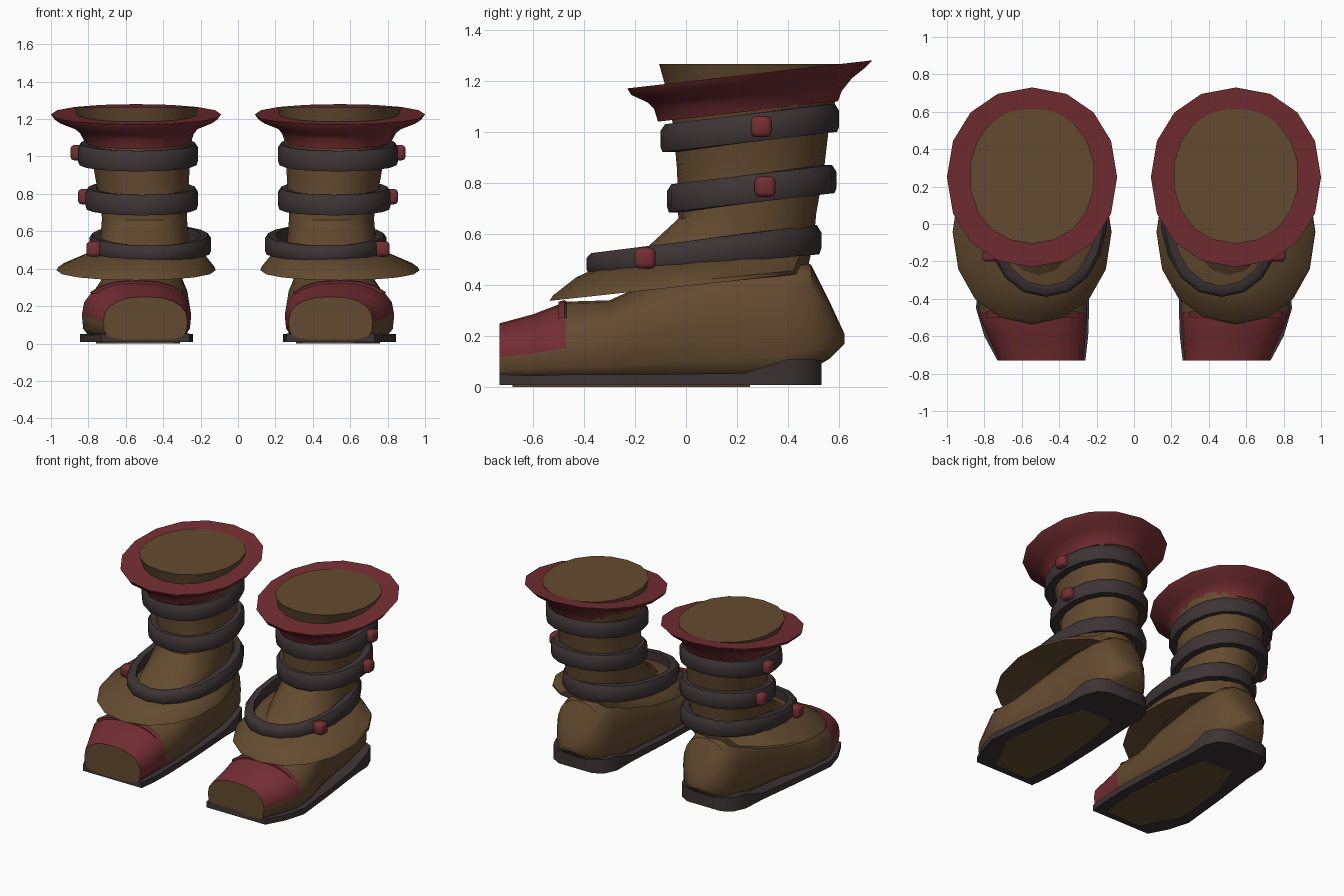
import bpy, bmesh, math

if "Cube" in bpy.data.objects:
    bpy.data.objects.remove(bpy.data.objects["Cube"])


def material(name, rgb):
    m = bpy.data.materials.new(name)
    m.diffuse_color = (*rgb, 1)
    m.use_nodes = True
    m.node_tree.nodes["Principled BSDF"].inputs["Base Color"].default_value = m.diffuse_color
    return m


BROWN = material("brown leather", (0.127, 0.070, 0.029))
RED = material("red leather", (0.175, 0.027, 0.032))
DARK = material("dark strap", (0.047, 0.033, 0.035))


def power(v, e):
    return math.copysign(abs(v) ** e, v)


def ring(x0, x1, y0, y1, zf, zb, n=18, e=0.94):
    """Horizontal oval, tilted from height zf at the front to zb at the back."""
    pts = []
    for i in range(n):
        a = 2 * math.pi * i / n - math.pi / 2
        c, s = power(math.cos(a), e), power(math.sin(a), e)
        pts.append(((x0 + x1) / 2 + c * (x1 - x0) / 2,
                    (y0 + y1) / 2 + s * (y1 - y0) / 2,
                    zf + (zb - zf) * (s + 1) / 2))
    return pts


def section(y, x0, x1, z0, z1, n=20):
    """Upright foot slice: rounded above, boxy below."""
    pts = []
    zm = z0 + (z1 - z0) * 0.42
    for i in range(n):
        a = 2 * math.pi * i / n
        up = math.sin(a) >= 0
        e = 0.85 if up else 0.5
        c, s = power(math.cos(a), e), power(math.sin(a), e)
        pts.append(((x0 + x1) / 2 + c * (x1 - x0) / 2, y,
                    zm + s * ((z1 - zm) if up else (zm - z0))))
    return pts


def box_section(y, x0, x1, z0, z1):
    return [(x0, y, z0), (x1, y, z0), (x1, y, z1), (x0, y, z1)]


def finish(name, bm, mats, angle=40):
    bmesh.ops.recalc_face_normals(bm, faces=bm.faces)
    me = bpy.data.meshes.new(name)
    bm.to_mesh(me)
    bm.free()
    for m in mats:
        me.materials.append(m)
    ob = bpy.data.objects.new(name, me)
    bpy.context.collection.objects.link(ob)
    bpy.ops.object.select_all(action='DESELECT')
    ob.select_set(True)
    bpy.context.view_layer.objects.active = ob
    bpy.ops.object.shade_smooth_by_angle(angle=math.radians(angle))
    # the second boot of the pair
    ob.modifiers.new("pair", 'MIRROR').use_axis[0] = True
    return ob


def loft(name, rings, mats, wrap=False, rule=None, angle=40):
    bm = bmesh.new()
    vs = [[bm.verts.new(p) for p in r] for r in rings]
    n = len(vs[0])
    pairs = list(zip(vs, vs[1:])) + ([(vs[-1], vs[0])] if wrap else [])
    for a, b in pairs:
        for i in range(n):
            j = (i + 1) % n
            bm.faces.new((a[i], a[j], b[j], b[i]))
    if not wrap:
        bm.faces.new(vs[0])
        bm.faces.new(vs[-1])
    if rule:
        bm.normal_update()
        for f in bm.faces:
            f.material_index = rule(f)
    return finish(name, bm, mats, angle)


# Foot with a red toe cap, open at the tip
def toe_cap(f):
    c = f.calc_center_median()
    on_cap = c.y < -0.47 and len(f.verts) == 4
    return int(on_cap and (c.z > 0.135 or c.x < 0.31))


loft("foot", [section(*s) for s in (
    (-0.73, 0.27, 0.72, 0.02, 0.25),
    (-0.60, 0.26, 0.78, 0.02, 0.285),
    (-0.47, 0.25, 0.835, 0.02, 0.335),
    (-0.30, 0.25, 0.82, 0.02, 0.34),
    (-0.10, 0.26, 0.77, 0.02, 0.43),
    (0.15, 0.28, 0.73, 0.02, 0.50),
    (0.38, 0.30, 0.71, 0.03, 0.52),
    (0.49, 0.32, 0.69, 0.07, 0.48),
    (0.56, 0.38, 0.64, 0.11, 0.34),
    (0.62, 0.46, 0.56, 0.17, 0.21))], [BROWN, RED], rule=toe_cap)

# Raised back edge of the toe cap
edge = [section(y, 0.25 - o, 0.835 + o, 0.02, 0.335 + o)
        for y, o in ((-0.50, 0.0), (-0.475, 0.006), (-0.468, 0.0))]
loft("toe_cap_edge", [r[2:9] for r in edge], [RED])

# Sole, thicker under the heel
loft("sole", [box_section(*s) for s in (
    (-0.73, 0.26, 0.73, 0.008, 0.05),
    (-0.60, 0.245, 0.80, 0.008, 0.045),
    (-0.45, 0.24, 0.845, 0.008, 0.05),
    (-0.10, 0.25, 0.81, 0.008, 0.05),
    (0.23, 0.27, 0.77, 0.008, 0.055),
    (0.40, 0.27, 0.76, 0.008, 0.11),
    (0.49, 0.31, 0.72, 0.008, 0.11),
    (0.53, 0.38, 0.65, 0.008, 0.105))], [DARK])

# Worn leather patch under the sole
loft("sole_patch", [box_section(y, a, b, 0.0, 0.009) for y, a, b in (
    (-0.68, 0.34, 0.62), (-0.40, 0.31, 0.76),
    (0.00, 0.35, 0.72), (0.25, 0.40, 0.63))], [BROWN])

# Shaft from instep to flat top
loft("shaft", [ring(*r) for r in (
    (0.28, 0.74, -0.34, 0.48, 0.43, 0.48),
    (0.26, 0.74, -0.16, 0.50, 0.54, 0.57),
    (0.27, 0.73, -0.03, 0.51, 0.66, 0.68),
    (0.26, 0.76, -0.035, 0.54, 0.85, 0.85),
    (0.25, 0.79, -0.05, 0.56, 1.02, 1.02),
    (0.235, 0.83, -0.07, 0.59, 1.14, 1.14),
    (0.21, 0.88, -0.105, 0.62, 1.265, 1.265))], [BROWN])

# Flared ankle flap
loft("ankle_flap", [ring(*r, n=16) for r in (
    (0.30, 0.70, -0.25, 0.42, 0.39, 0.45),
    (0.15, 0.93, -0.49, 0.43, 0.35, 0.44),
    (0.12, 0.97, -0.535, 0.45, 0.338, 0.445),
    (0.125, 0.96, -0.52, 0.455, 0.36, 0.46),
    (0.17, 0.84, -0.43, 0.47, 0.43, 0.50),
    (0.20, 0.77, -0.365, 0.485, 0.46, 0.54),
    (0.30, 0.70, -0.20, 0.44, 0.48, 0.54))], [BROWN], wrap=True)


# Tilted straps: outer oval, bottom and top heights at front and back
def strap(name, x0, x1, y0, y1, bf, bb, tf, tb, t=0.06):
    profile = ((t, 0.0), (0.008, 0.0), (0.0, 0.2), (0.0, 0.75), (0.018, 1.0), (t, 1.0))
    loft(name, [ring(x0 + d, x1 - d, y0 + d, y1 - d,
                     bf + (tf - bf) * k, bb + (tb - bb) * k)
                for d, k in profile], [DARK], wrap=True, angle=50)


strap("upper_strap", 0.21, 0.86, -0.10, 0.60, 0.92, 1.00, 1.03, 1.11)
strap("middle_strap", 0.21, 0.82, -0.075, 0.59, 0.685, 0.76, 0.795, 0.87)
strap("ankle_strap", 0.14, 0.80, -0.39, 0.53, 0.445, 0.52, 0.525, 0.635)

# Flared cuff
loft("cuff", [ring(*r, n=16) for r in (
    (0.30, 0.76, -0.03, 0.53, 1.06, 1.12),
    (0.25, 0.82, -0.11, 0.595, 1.04, 1.12),
    (0.235, 0.845, -0.125, 0.61, 1.09, 1.16),
    (0.20, 0.89, -0.15, 0.65, 1.115, 1.21),
    (0.11, 0.98, -0.215, 0.70, 1.145, 1.25),
    (0.09, 1.00, -0.23, 0.73, 1.17, 1.28),
    (0.24, 0.85, -0.07, 0.59, 1.187, 1.262))], [RED], wrap=True)

# Rounded studs on the outer side of each strap
for label, x, y, z in (("upper", 0.855, 0.295, 1.02),
                       ("middle", 0.815, 0.31, 0.785),
                       ("ankle", 0.77, -0.16, 0.505)):
    bm = bmesh.new()
    bmesh.ops.create_cube(bm, size=0.082)
    bmesh.ops.bevel(bm, geom=bm.edges[:], offset=0.02, segments=2,
                    profile=0.5, affect='EDGES')
    bmesh.ops.translate(bm, verts=bm.verts, vec=(x, y, z))
    finish(label + "_stud", bm, [RED], 50)
